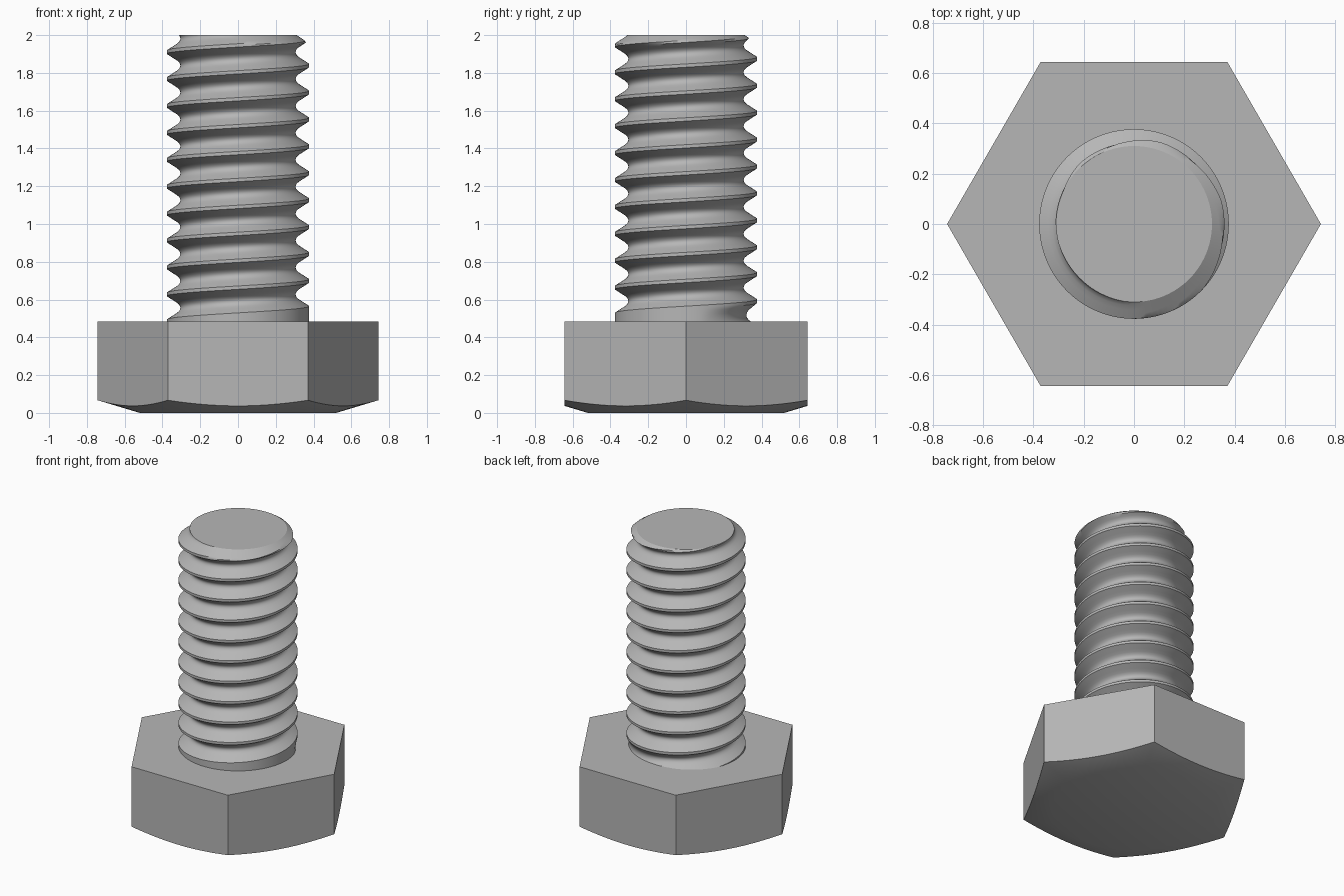
import bpy, bmesh
from math import cos, sin, pi, radians

if "Cube" in bpy.data.objects:
    bpy.data.objects.remove(bpy.data.objects["Cube"], do_unlink=True)

# Single steel colour
STEEL = (0.47, 0.47, 0.47, 1)
steel = bpy.data.materials.new("steel_grey")
steel.use_nodes = True
steel.diffuse_color = STEEL
steel.node_tree.nodes["Principled BSDF"].inputs["Base Color"].default_value = STEEL


def skin_columns(name, columns, sharp_angle):
    """Bridge vertical columns of points around z, cap both ends, mark sharp edges."""
    bm = bmesh.new()
    grid = [[bm.verts.new(p) for p in col] for col in columns]
    for a, b in zip(grid, grid[1:]):
        for i in range(len(a) - 1):
            bm.faces.new((a[i], b[i], b[i + 1], a[i + 1]))
    bmesh.ops.remove_doubles(bm, verts=bm.verts, dist=1e-5)
    bmesh.ops.holes_fill(bm, edges=[e for e in bm.edges if e.is_boundary], sides=0)
    bmesh.ops.recalc_face_normals(bm, faces=bm.faces)
    for f in bm.faces:
        f.smooth = True
    for e in bm.edges:
        e.smooth = e.calc_face_angle(0) < radians(sharp_angle)
    mesh = bpy.data.meshes.new(name)
    bm.to_mesh(mesh)
    bm.free()
    mesh.materials.append(steel)
    obj = bpy.data.objects.new(name, mesh)
    bpy.context.collection.objects.link(obj)
    return obj


def polar(r, a, z):
    return (r * cos(a), r * sin(a), z)


# Hexagonal head: conical chamfer on the underside gives the curved lower edges
CORNER, HEAD_TOP, FLAT_R = 0.743, 0.485, 0.52
head_cols = []
for i in range(97):
    a = 2 * pi * i / 96
    r = CORNER * cos(pi / 6) / cos(a % (pi / 3) - pi / 6)
    head_cols.append([polar(FLAT_R, a, 0),
                      polar(r, a, (r - FLAT_R) * 0.3),
                      polar(r, a, HEAD_TOP)])
skin_columns("hex_head", head_cols, 25)

# Threaded shank: one helical groove that fades in above the head
PITCH, RADIUS, DEPTH, GROOVE_Z = 0.1425, 0.377, 0.07, 0.485
BOTTOM, TOP, SEGMENTS = 0.47, 2.0, 96
# groove section: distance from the groove centre in pitches, relative depth
SECTION = [(0, 1.03), (0.06, 1), (0.125, 0.93), (0.2, 0.76),
           (0.28, 0.504), (0.36, 0.248), (0.4375, 0), (0.5, 0)]


def groove_depth(d):
    for (d0, h0), (d1, h1) in zip(SECTION, SECTION[1:]):
        if d <= d1:
            return h0 + (h1 - h0) * (d - d0) / (d1 - d0)
    return 0


def shank_radius(turn, z):
    s = (z - GROOVE_Z) / PITCH - turn
    k = round(s)
    fade = min(max((k + turn - 0.04) / 0.25, 0), 1)
    r = RADIUS - DEPTH * fade * groove_depth(abs(s - k))
    return min(r, 0.31 + (TOP - z) * 1.5)      # chamfered tip


offsets = [-d for d, h in reversed(SECTION)] + [d for d, h in SECTION[1:-1]]
shank_cols = []
for i in range(SEGMENTS + 1):
    turn = i / SEGMENTS
    col = []
    for k in range(-2, 13):
        for off in offsets:
            z = min(max(GROOVE_Z + PITCH * (k + turn + off), BOTTOM), TOP)
            col.append(polar(shank_radius(turn, z), 2 * pi * turn, z))
    shank_cols.append(col)
skin_columns("threaded_shank", shank_cols, 32)
